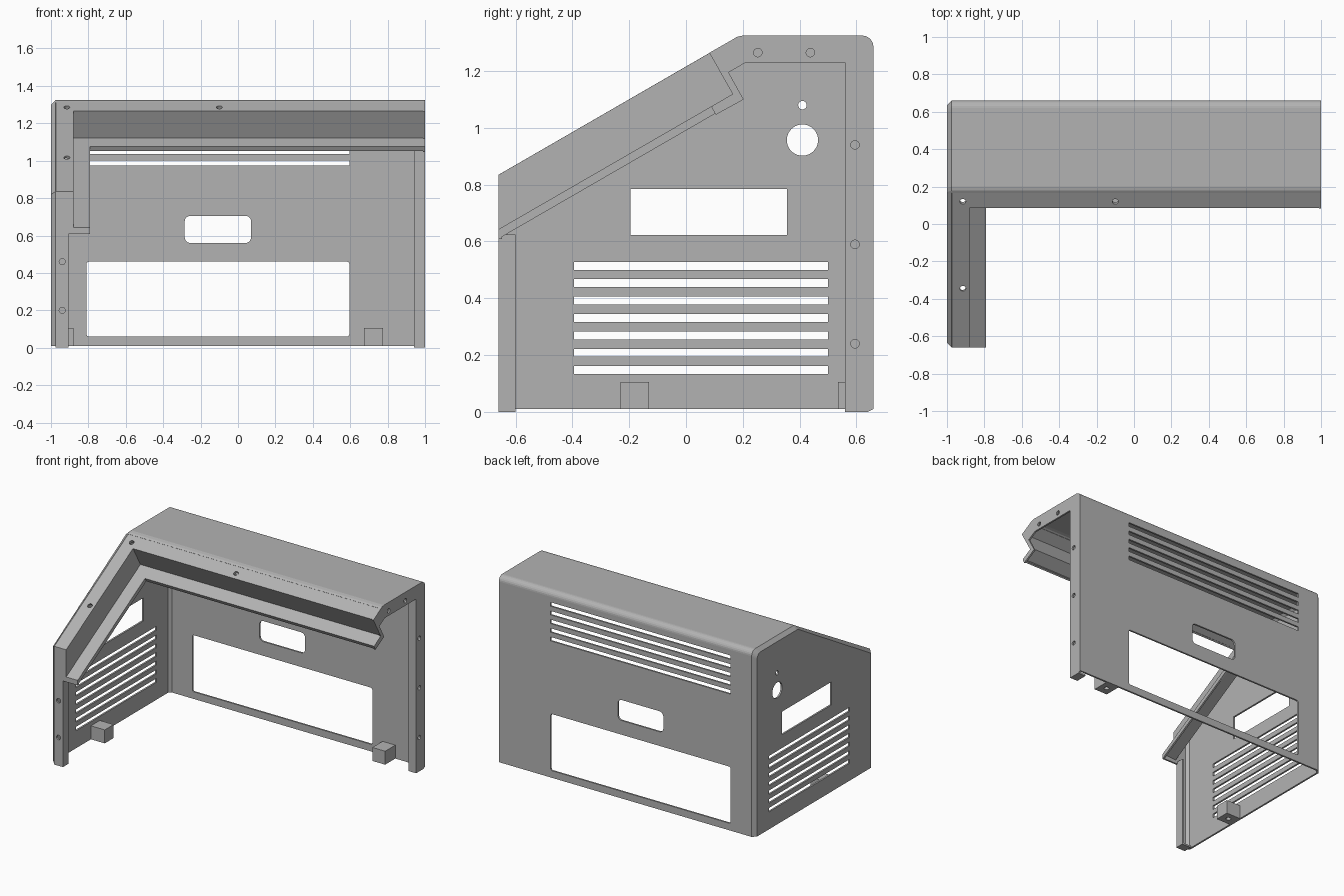
import bpy, bmesh
from math import sin, cos, pi, radians
from mathutils import Vector, Matrix

if "Cube" in bpy.data.objects:
    bpy.data.objects.remove(bpy.data.objects["Cube"], do_unlink=True)

T = 0.012          # sheet thickness
BEND = 0.025       # chamfer at the sheet bends
RIDGE = Vector((0, 0.189, 1.325))
DOWN = Vector((0, -cos(pi / 6), -0.5))   # down the slope
INTO = Vector((0, 0.5, -cos(pi / 6)))    # through the slope

metal = bpy.data.materials.new("grey_metal")
metal.use_nodes = True
GREY = (0.45, 0.45, 0.45, 1)
metal.diffuse_color = GREY
metal.node_tree.nodes["Principled BSDF"].inputs["Base Color"].default_value = GREY


def make(name, bm):
    me = bpy.data.meshes.new(name)
    bm.to_mesh(me)
    bm.free()
    me.materials.append(metal)
    ob = bpy.data.objects.new(name, me)
    bpy.context.collection.objects.link(ob)
    return ob


def add_prism(bm, pts, shift):
    """Extrude a flat polygon along a vector."""
    face = bm.faces.new([bm.verts.new(p) for p in pts])
    res = bmesh.ops.extrude_face_region(bm, geom=[face], use_keep_orig=True)
    new = [g for g in res["geom"] if isinstance(g, bmesh.types.BMVert)]
    bmesh.ops.translate(bm, verts=new, vec=shift)
    bmesh.ops.recalc_face_normals(bm, faces=bm.faces)


def plate(name, pts, shift):
    bm = bmesh.new()
    add_prism(bm, pts, shift)
    return make(name, bm)


def box(name, x0, x1, y0, y1, z0, z1):
    pts = [(x0, y0, z0), (x1, y0, z0), (x1, y1, z0), (x0, y1, z0)]
    return plate(name, pts, (0, 0, z1 - z0))


def rounded(a0, a1, b0, b1, r, n=5):
    """Rounded rectangle outline in two coordinates."""
    if r == 0:
        return [(a0, b0), (a1, b0), (a1, b1), (a0, b1)]
    corners = [(a1 - r, b1 - r), (a0 + r, b1 - r), (a0 + r, b0 + r), (a1 - r, b0 + r)]
    return [(a + r * cos((q + i / n) * pi / 2), b + r * sin((q + i / n) * pi / 2))
            for q, (a, b) in enumerate(corners) for i in range(n + 1)]


def circle(a, b, r, n=24):
    return [(a + r * cos(2 * pi * i / n), b + r * sin(2 * pi * i / n)) for i in range(n)]


def along_x(pts, x):
    return [(x, a, b) for a, b in pts]


def along_y(pts, y):
    return [(a, y, b) for a, b in pts]


def finish(ob, cutters=(), solid=False):
    """Thicken, cut the openings and keep the evaluated mesh."""
    if solid:
        m = ob.modifiers.new("thickness", 'SOLIDIFY')
        m.thickness, m.offset, m.use_even_offset = T, -1, True
    tool = None
    if cutters:
        bm = bmesh.new()
        for pts, shift in cutters:
            add_prism(bm, pts, shift)
        tool = make("cutter", bm)
        tool.hide_render = True
        b = ob.modifiers.new("openings", 'BOOLEAN')
        b.operation, b.solver, b.object = 'DIFFERENCE', 'EXACT', tool
    dg = bpy.context.evaluated_depsgraph_get()
    me = bpy.data.meshes.new_from_object(ob.evaluated_get(dg))
    ob.modifiers.clear()
    ob.data = me
    if tool:
        bpy.data.objects.remove(tool, do_unlink=True)


# Outline of the housing seen from the side (y, z), front bottom to back bottom
arc = [(0.62 + 0.04 * sin(radians(a)), 1.285 + 0.04 * cos(radians(a))) for a in range(0, 91, 15)]
roof = [(0.166, 1.312), (0.178, 1.32), (0.2, 1.325)] + arc + [(0.66, 0.01)]
outline = [(-0.66, 0.01), (-0.66, 0.835)] + roof

# Side wall, chamfered bend, roof and back wall as one bent sheet
bm = bmesh.new()
inset = [(y * (1 - BEND / 0.66), z * (1 - BEND / 1.325)) for y, z in outline]
inset[0], inset[-1] = (inset[0][0], 0.01), (inset[-1][0], 0.01)
ring0 = [bm.verts.new(p) for p in along_x(inset, -1)]
ring1 = [bm.verts.new(p) for p in along_x(outline, BEND - 1)]
ring2 = [bm.verts.new(p) for p in along_x(roof, 1)]
bm.faces.new(ring0)
for ra, rb in ((ring0, ring1), (ring1[2:], ring2)):
    for i in range(len(ra) - 1):
        bm.faces.new((ra[i + 1], ra[i], rb[i], rb[i + 1]))
shell = make("housing_shell", bm)

through_x, through_y = (0.1, 0, 0), (0, 0.1, 0)
side = [rounded(-0.195, 0.355, 0.622, 0.785, 0), circle(0.41, 0.957, 0.055, 40),
        circle(0.41, 1.08, 0.015)]
side += [rounded(-0.395, 0.5, z, z + 0.028, 0) for z in (0.133 + 0.0612 * i for i in range(7))]
back = [rounded(-0.81, 0.595, 0.06, 0.46, 0.012), rounded(-0.285, 0.07, 0.56, 0.705, 0.03)]
back += [rounded(-0.81, 0.595, z, z + 0.028, 0) for z in (0.974 + 0.0612 * i for i in range(5))]
finish(shell, [(along_x(p, -1.05), through_x) for p in side]
       + [(along_y(p, 0.6), through_y) for p in back], solid=True)

# Stepped front frame: runs up the slope, turns the corner and follows the ridge
section = [(0.027, 0), (0.12, 0), (0.12, 0.166), (0.21, 0.166), (0.21, 0.195)]
bm = bmesh.new()
rows = []
for u, d in section:
    s_end = (RIDGE.y + 0.66 + 0.5 * d) / cos(pi / 6)
    rows.append([bm.verts.new(RIDGE + DOWN * s + INTO * d + Vector((x, 0, 0)))
                 for x, s in ((u - 1, s_end), (u - 1, u), (1, u))])
for ra, rb in zip(rows, rows[1:]):
    for k in range(2):
        bm.faces.new((ra[k + 1], ra[k], rb[k], rb[k + 1]))
frame = make("front_frame", bm)
holes = []
for x, y in ((-0.915, 0.12), (-0.1, 0.12), (-0.915, -0.345)):
    c = RIDGE + DOWN * ((RIDGE.y - y) / cos(pi / 6)) - INTO * 0.03 + Vector((x, 0, 0))
    ring = [c + Vector((a, 0, 0)) + DOWN * b for a, b in circle(0, 0, 0.016)]
    holes.append((ring, INTO * 0.06))
finish(frame, holes, solid=True)

# Front flange closing the sloped end of the frame
pts = [(BEND - 1, 0), (-0.905, 0), (-0.905, 0.608), (-0.79, 0.608), (-0.79, 0.643),
       (-0.88, 0.643), (-0.88, 0.835), (BEND - 1, 0.835)]
flange = plate("front_flange", along_y(pts, -0.66), (0, T, 0))
finish(flange, [(along_y(circle(-0.94, z, 0.016), -0.7), through_y) for z in (0.2, 0.46)])

# End flange on the open side
pts = roof[:-1] + [(0.66, 0.01), (0.64, 0), (0.56, 0), (0.56, 1.23), (0.21, 1.23), (0.15, 1.195),
                   (0.203, 1.1), (0.105, 1.046), (0.09, 1.073), (0.165, 1.118), (0.082, 1.264)]
end = plate("end_flange", along_x(pts, 1 - T), (T, 0, 0))
spots = [(0.253, 1.265), (0.438, 1.265), (0.595, 0.94), (0.595, 0.59), (0.595, 0.24)]
finish(end, [(along_x(circle(y, z, 0.015), 0.95), through_x) for y, z in spots])

# Returns and foot caps of the two flanges
box("front_return", -0.905 - T, -0.905, -0.66 + T, -0.6, 0, 0.625)
box("front_foot", BEND - 1, -0.905 - T, -0.66 + T, -0.6, 0, T)
box("end_return", 0.94, 1 - T, 0.56, 0.56 + T, 0, 1.23)
box("end_foot", 0.94, 1 - T, 0.56 + T, 0.64, 0, T)

# Mounting blocks with a screw hole underneath
for name, x0, x1, y0, y1 in (("side_block", -0.99, -0.88, -0.23, -0.13),
                             ("back_block", 0.675, 0.775, 0.535, 0.65)):
    block = box(name, x0, x1, y0, y1, 0.01, 0.105)
    hole = [(a, b, -0.02) for a, b in circle((x0 + x1) / 2, (y0 + y1) / 2, 0.016)]
    finish(block, [(hole, (0, 0, 0.09))])
